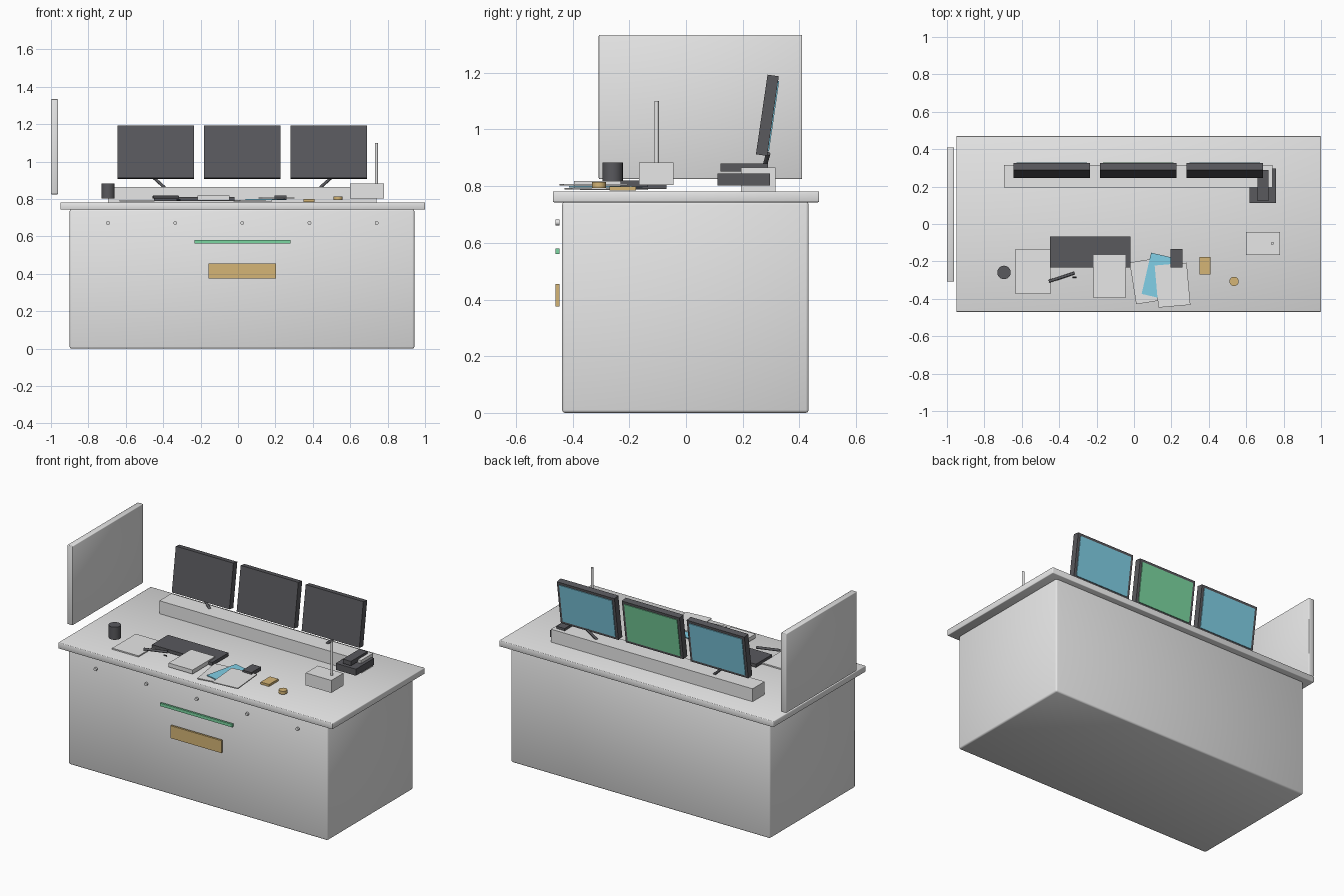
import bpy
from math import radians
from mathutils import Vector, Matrix

old = bpy.data.objects.get("Cube")
if old:
    bpy.data.objects.remove(old, do_unlink=True)


def material(name, rgb):
    m = bpy.data.materials.new(name)
    m.use_nodes = True
    m.diffuse_color = (*rgb, 1)
    m.node_tree.nodes["Principled BSDF"].inputs["Base Color"].default_value = (*rgb, 1)
    return m


GREY = material("light grey", (0.8, 0.8, 0.8))
DARK = material("charcoal", (0.1, 0.1, 0.11))
BLUE = material("sky blue", (0.22, 0.63, 0.8))
GREEN = material("mint green", (0.2, 0.68, 0.36))
TAN = material("tan", (0.66, 0.46, 0.18))


def finish(name, mat, bevel=0.0, smooth=False):
    ob = bpy.context.object
    ob.name = name
    ob.data.materials.append(mat)
    if bevel:
        mod = ob.modifiers.new("soft edges", "BEVEL")
        mod.width = bevel
        mod.segments = 2
        mod.harden_normals = False
    if bevel:
        bpy.ops.object.shade_smooth()
    elif smooth:
        bpy.ops.object.shade_smooth_by_angle(angle=radians(40))
    return ob


def box(name, x, y, z, mat, bevel=0.0):
    """Box from its (min, max) range on each axis."""
    ranges = (x, y, z)
    bpy.ops.mesh.primitive_cube_add(size=1, location=[sum(r) / 2 for r in ranges])
    ob = bpy.context.object
    ob.data.transform(Matrix.Diagonal([r[1] - r[0] for r in ranges] + [1]))
    return finish(name, mat, bevel)


def rod(name, a, b, radius, mat, sides=24):
    """Cylinder between two points."""
    a, b = Vector(a), Vector(b)
    bpy.ops.mesh.primitive_cylinder_add(vertices=sides, radius=radius,
                                        depth=(b - a).length, location=(a + b) / 2)
    bpy.context.object.rotation_euler = (b - a).to_track_quat("Z", "Y").to_euler()
    return finish(name, mat, smooth=True)


def sheet(name, x, y, z, angle, mat):
    """Thin turned sheet of paper."""
    ob = box(name, (x - 0.086, x + 0.086), (y - 0.113, y + 0.113), (z, z + 0.006), mat)
    ob.rotation_euler.z = radians(angle)
    return ob


# Counter body, top, rear ledge and side panel
box("counter_body", (-0.9, 0.943), (-0.437, 0.433), (0, 0.745), GREY, 0.01)
box("counter_top", (-0.95, 1.0), (-0.47, 0.47), (0.743, 0.782), GREY, 0.004)
box("rear_ledge", (-0.695, 0.74), (0.194, 0.316), (0.782, 0.865), GREY)
box("side_panel", (-1.0, -0.962), (-0.308, 0.41), (0.825, 1.334), GREY, 0.004)

# Leaning monitors with screens on the rear side
lean = Matrix.Rotation(radians(-8.3), 4, "X")
for label, cx, mat in (("left", 0.485, BLUE), ("middle", 0.0225, GREEN), ("right", -0.439, BLUE)):
    place = Matrix.Translation((cx, 0.287, 1.05)) @ lean
    for part, half_x, y, half_z, m in (("monitor", 0.205, (-0.02, 0.02), 0.142, DARK),
                                       ("screen", 0.188, (0.018, 0.024), 0.125, mat)):
        ob = box(f"{label}_{part}", (-half_x, half_x), y, (-half_z, half_z), m)
        ob.matrix_world = place @ ob.matrix_world

# Slanted monitor struts
for label, top, foot in (("left", 0.5, 0.44), ("right", -0.452, -0.393)):
    rod(label + "_strut", (foot, 0.275, 0.862), (top, 0.29, 0.915), 0.008, DARK, 12)

# Front knobs, rail and label plate
front = (-0.46, -0.447)
for i in range(5):
    x = -0.695 + i * 0.359
    rod(f"knob_{i + 1}", (x, front[0], 0.672), (x, front[1], 0.672), 0.01, GREY, 16)
box("front_rail", (-0.233, 0.28), front, (0.561, 0.58), GREEN)
box("front_plate", (-0.158, 0.203), front, (0.375, 0.455), TAN)

# Telephone
box("phone_base", (0.617, 0.76), (0.112, 0.297), (0.803, 0.845), DARK)
box("phone_handset", (0.66, 0.718), (0.122, 0.29), (0.852, 0.88), DARK)

# Box with upright mast
box("mast_box", (0.598, 0.78), (-0.166, -0.044), (0.804, 0.884), GREY)
rod("mast", (0.74, -0.104, 0.88), (0.74, -0.104, 1.1), 0.008, GREY, 16)

# Cup, pen and small tan items
rod("cup", (-0.695, -0.259, 0.803), (-0.695, -0.259, 0.884), 0.036, DARK)
rod("pen", (-0.455, -0.307, 0.81), (-0.318, -0.262, 0.81), 0.008, DARK, 12)
rod("pen_tip", (-0.328, -0.284, 0.797), (-0.308, -0.284, 0.797), 0.004, DARK, 8)
rod("round_stamp", (0.535, -0.307, 0.794), (0.535, -0.307, 0.814), 0.025, TAN)
box("small_card", (0.35, 0.41), (-0.27, -0.176), (0.785, 0.799), TAN)

# Keyboard, pads and loose sheets
box("keyboard", (-0.45, -0.02), (-0.232, -0.068), (0.79, 0.811), DARK)
box("flat_pad", (-0.633, -0.446), (-0.374, -0.134), (0.786, 0.794), GREY)
box("thick_pad", (-0.217, -0.046), (-0.396, -0.166), (0.792, 0.818), GREY)
sheet("under_sheet", 0.079, -0.304, 0.788, 9, GREY)
sheet("blue_sheet", 0.15, -0.283, 0.795, -13, BLUE)
sheet("upper_sheet", 0.206, -0.327, 0.802, 5, GREY)
box("stapler", (0.195, 0.258), (-0.232, -0.134), (0.797, 0.82), DARK)
